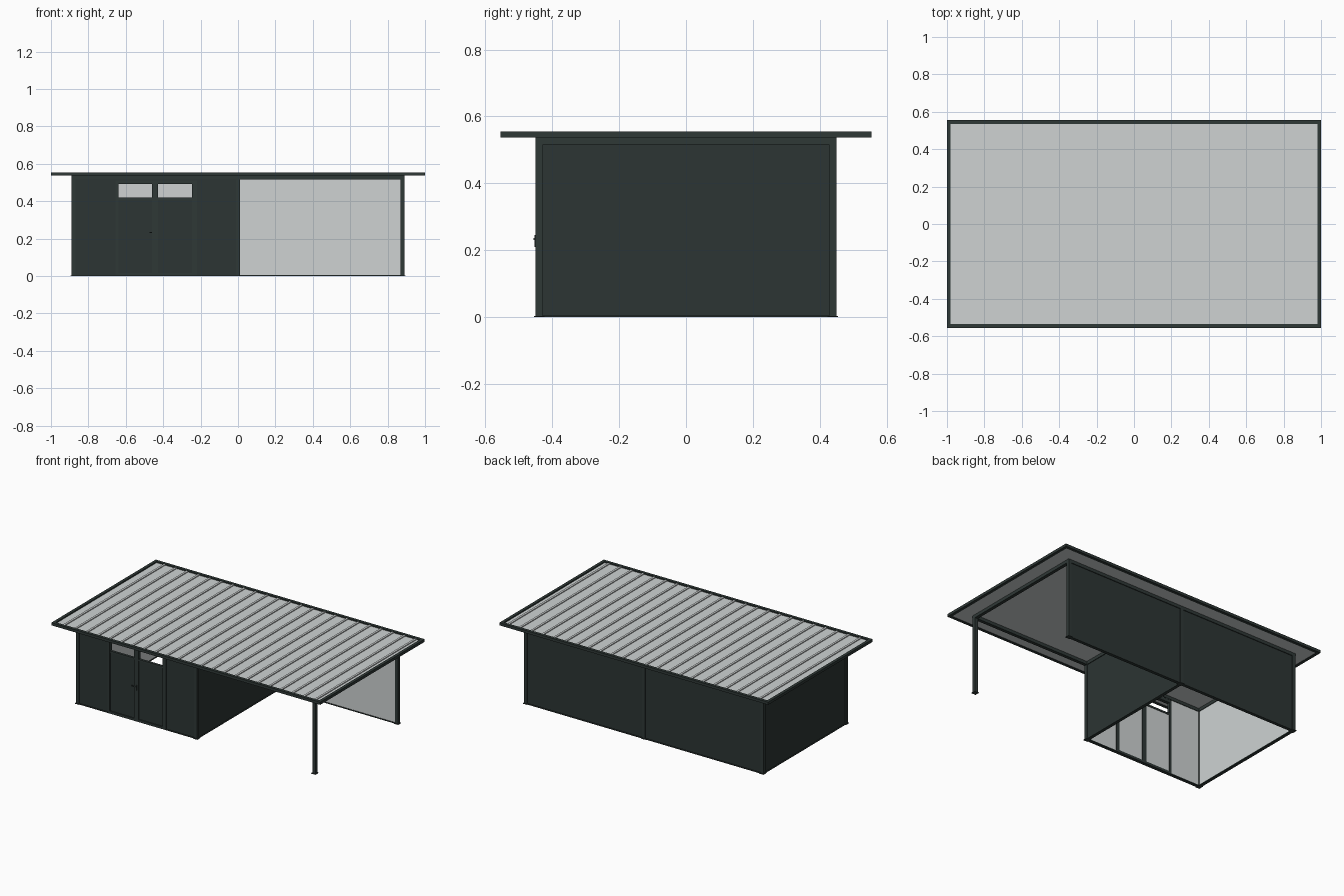
import bpy
import bmesh
from mathutils import Vector

cube = bpy.data.objects.get("Cube")
if cube:
    bpy.data.objects.remove(cube, do_unlink=True)


def material(name, rgb):
    m = bpy.data.materials.new(name)
    m.use_nodes = True
    m.diffuse_color = (*rgb, 1)
    m.node_tree.nodes["Principled BSDF"].inputs["Base Color"].default_value = (*rgb, 1)
    return m


FRAME = material("anthracite frame", (0.028, 0.040, 0.037))
CLAD = material("anthracite cladding", (0.025, 0.035, 0.033))
LIGHT = material("light grey", (0.62, 0.65, 0.65))


def add_box(bm, x, y, z):
    """Add a box spanning the (low, high) pairs x, y and z."""
    verts = bmesh.ops.create_cube(bm, size=1)["verts"]
    for v in verts:
        v.co = Vector([(a + b) / 2 + c * (b - a) for (a, b), c in zip((x, y, z), v.co)])


def build(name, boxes, mat, inside=None):
    """Join boxes in one object; faces turned towards `inside` become light grey."""
    bm = bmesh.new()
    for b in boxes:
        add_box(bm, *b)
    bm.normal_update()
    if inside:
        for f in bm.faces:
            f.material_index = int(f.normal.dot(Vector(inside)) > 0.5)
    mesh = bpy.data.meshes.new(name)
    bm.to_mesh(mesh)
    bm.free()
    mesh.materials.append(mat)
    mesh.materials.append(LIGHT)
    ob = bpy.data.objects.new(name, mesh)
    bpy.context.collection.objects.link(ob)
    return ob


def ring(hx, hy, w, z):
    """Four boxes forming a rectangular frame of width w."""
    return [((-hx, hx), (s * hy - w * (s > 0), s * hy + w * (s < 0)), z) for s in (-1, 1)] + \
           [((s * hx - w * (s > 0), s * hx + w * (s < 0)), (w - hy, hy - w), z) for s in (-1, 1)]


HX, HY = 0.89, 0.45      # outer faces of the posts
POST = 0.022
BEAM_Z, EAVE, TOP = 0.516, 0.537, 0.555
RIM = 0.02

# Roof: fascia, deck and standing ribs
build("roof_fascia", ring(1, 0.555, RIM, (EAVE, TOP)), FRAME)
rx, ry = 1 - RIM, 0.555 - RIM
build("roof_deck", [((-rx, rx), (-ry, ry), (0.539, 0.547))], LIGHT)
pitch = 0.085
build("roof_ribs", [((x, x + 0.014), (-ry, ry), (0.546, 0.553))
                    for x in (-0.929 + i * pitch for i in range(23)) if x < rx], LIGHT)

# Posts with foot plates, at the corners and the dividing wall
posts, feet = [], []
for px in (-HX, -POST / 2, HX - POST):
    for py in (-HY, HY - POST):
        posts.append(((px, px + POST), (py, py + POST), (0, EAVE)))
        feet.append(((px - 0.005, px + POST + 0.005), (py - 0.005, py + POST + 0.005), (0, 0.004)))
build("posts", posts, FRAME)
build("post_feet", feet, FRAME)

# Beams under the roof, including one over the dividing wall
build("top_beams", ring(HX, HY, POST, (BEAM_Z, EAVE))
      + [((-POST / 2, POST / 2), (POST - HY, HY - POST), (BEAM_Z, EAVE))], FRAME)

# Walls: dark outside, light inside
WY = (POST - HY, HY - POST)
WZ = (0, BEAM_Z)
back = (HY - 0.018, HY - 0.005)
build("back_wall", [((-HX + POST, -POST / 2), back, WZ), ((POST / 2, HX - POST), back, WZ)],
      CLAD, (0, -1, 0))
build("side_wall", [((-HX + 0.005, -HX + 0.018), WY, WZ)], CLAD, (1, 0, 0))
build("dividing_wall", [((-0.007, 0.006), WY, WZ)], CLAD, (-1, 0, 0))

# Front wall panels beside the door
front = (0.005 - HY, 0.018 - HY)
DOOR = (-0.655, -0.22)
build("front_panels", [((-HX + POST, DOOR[0]), front, WZ), ((DOOR[1], -POST / 2), front, WZ),
                       (DOOR, front, (0.505, BEAM_Z))], CLAD, (0, 1, 0))

# Base rails of the walls
rail = (0, 0.006)
build("base_rails", [((-HX, HX), (HY - POST, HY), rail), ((-HX, 0), (-HY, POST - HY), rail),
                     ((-HX, POST - HX), WY, rail), ((-POST / 2, POST / 2), WY, rail)], FRAME)

# Door frame, centre mullion and the bars under the open top lights
deep = (-HY, POST - HY)
MID = -0.4425
build("door_frame", [((DOOR[0], DOOR[0] + 0.016), deep, (0, 0.505)),
                     ((DOOR[1] - 0.026, DOOR[1]), deep, (0, 0.505)),
                     ((MID - 0.016, MID + 0.016), deep, (0, 0.505)),
                     (DOOR, deep, (0.492, 0.512)), (DOOR, deep, (0, 0.016)),
                     (DOOR, (0.003 - HY, 0.02 - HY), (0.408, 0.42))], FRAME)

# Door leaves
leaf = (0.007 - HY, 0.017 - HY)
for side, span in (("right", (DOOR[0] + 0.016, MID - 0.016)), ("left", (MID + 0.016, DOOR[1] - 0.026))):
    build(side + "_door_leaf", [(span, leaf, (0.016, 0.41))], CLAD, (0, 1, 0))

# Door handle: back plate and lever
build("door_handle", [((MID - 0.006, MID + 0.006), (-HY - 0.003, -HY), (0.21, 0.245)),
                      ((MID - 0.03, MID + 0.004), (-HY - 0.006, -HY - 0.002), (0.23, 0.237))], FRAME)
